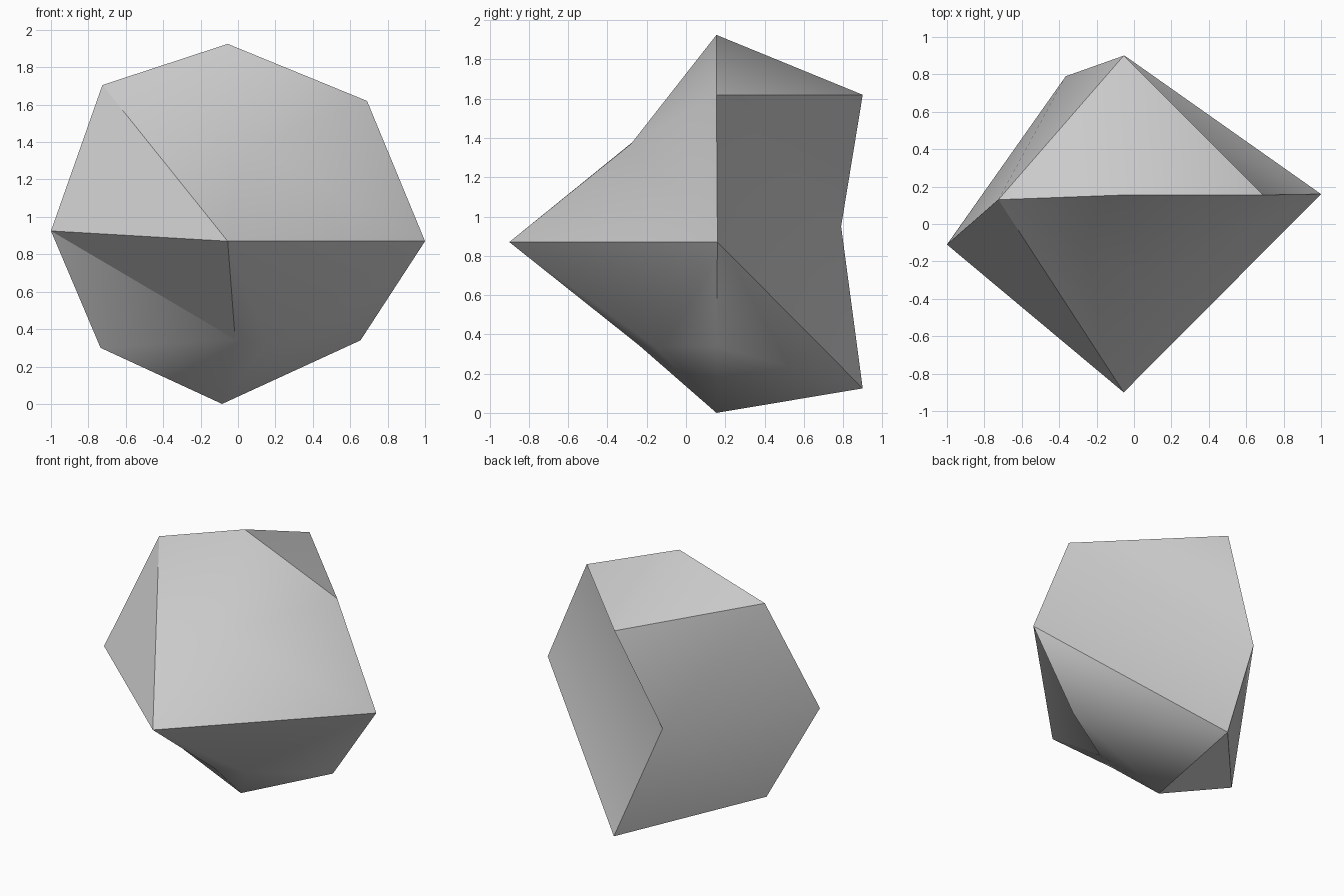
import bpy, bmesh, math

if "Cube" in bpy.data.objects:
    bpy.data.objects.remove(bpy.data.objects["Cube"])

# Key corners of the boulder
corner = {
    # upright rim
    "top": (-0.055, 0.155, 1.925), "right_top": (0.69, 0.155, 1.62),
    "right": (1.0, 0.16, 0.87), "right_low": (0.655, 0.155, 0.34),
    "base": (-0.085, 0.155, 0.0), "left_low": (-0.735, 0.125, 0.30),
    "left": (-1.0, -0.11, 0.925), "left_top": (-0.725, 0.13, 1.705),
    # front point, upper bulge and lower dent
    "tip": (-0.055, -0.90, 0.87), "brow": (0.06, -0.28, 1.37),
    "chin": (-0.015, -0.24, 0.345), "dent": (0.16, -0.155, 0.335),
    # back ridge
    "back_top": (-0.055, 0.90, 1.62), "back_mid": (-0.365, 0.79, 0.95),
    "back_low": (-0.05, 0.90, 0.125),
}

bm = bmesh.new()
v = {name: bm.verts.new(co) for name, co in corner.items()}


def fan(centre, names, closed=False):
    """Triangles from one corner to each pair of neighbours in a chain."""
    chain = names.split()
    if closed:
        chain.append(chain[0])
    for a, b in zip(chain, chain[1:]):
        bm.faces.new((v[centre], v[a], v[b]))


# Front facets
fan("brow", "tip left_top top right_top right", closed=True)
fan("tip", "left_top left")
fan("chin", "tip left left_low base")
fan("dent", "chin base right_low right tip", closed=True)

# Back facets
fan("back_mid", "back_top right_top right back_low left_low left left_top", closed=True)
fan("back_top", "left_top top right_top")
fan("back_low", "right right_low base left_low")

bmesh.ops.recalc_face_normals(bm, faces=bm.faces[:])
mesh = bpy.data.meshes.new("boulder")
bm.to_mesh(mesh)
bm.free()

# Plain grey stone
stone = bpy.data.materials.new("grey stone")
stone.diffuse_color = (0.6, 0.6, 0.6, 1)
stone.use_nodes = True
stone.node_tree.nodes["Principled BSDF"].inputs["Base Color"].default_value = stone.diffuse_color
mesh.materials.append(stone)

boulder = bpy.data.objects.new("boulder", mesh)
bpy.context.collection.objects.link(boulder)
bpy.context.view_layer.objects.active = boulder
boulder.select_set(True)
bpy.ops.object.shade_smooth_by_angle(angle=math.radians(42))

# Creases that stay crisp
order = list(corner)
crisp = [("tip", "left_top"), ("tip", "chin"), ("left", "chin")]
crisp = [{order.index(a), order.index(b)} for a, b in crisp]
for edge in mesh.edges:
    if set(edge.vertices) in crisp:
        edge.use_edge_sharp = True
